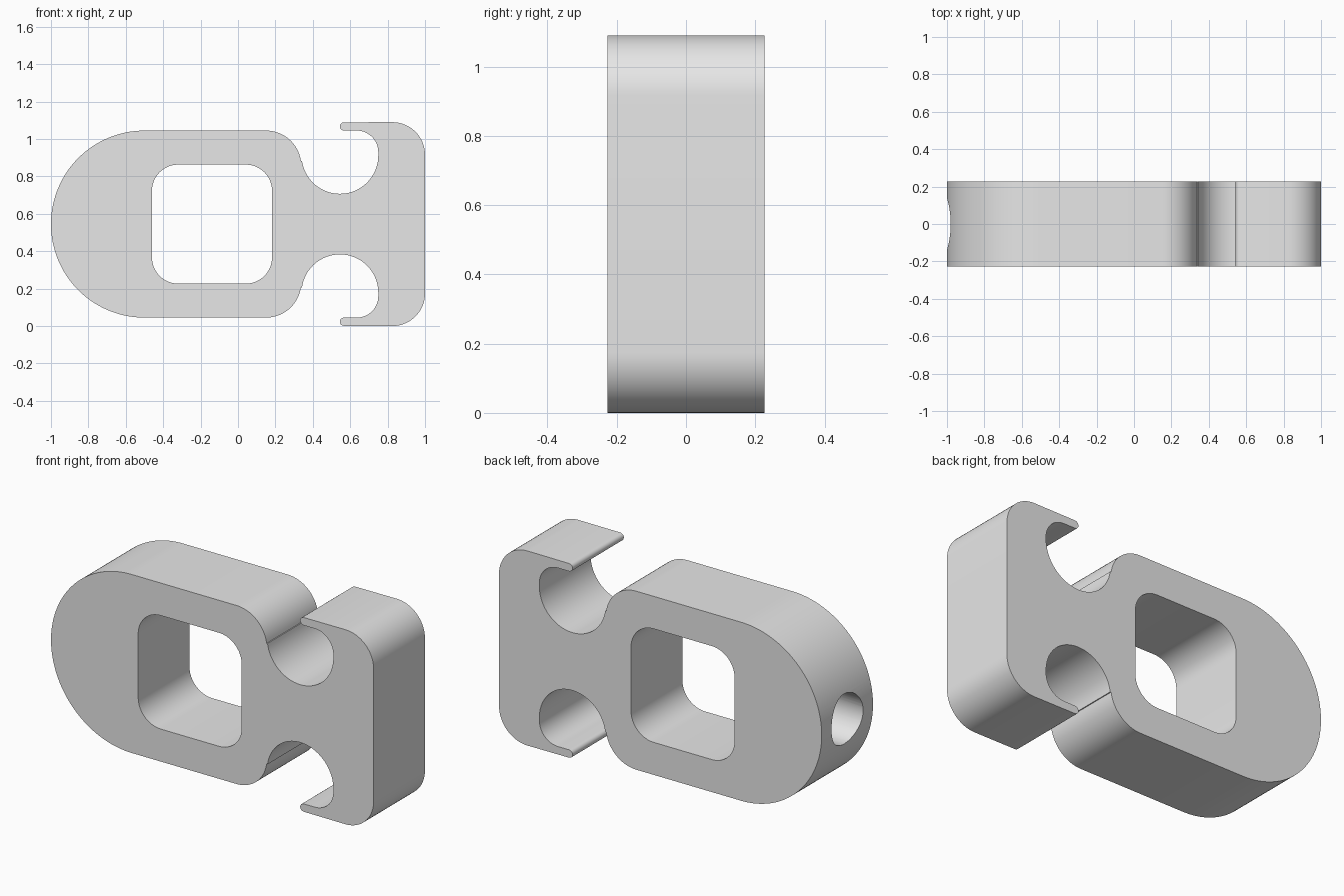
import bpy, bmesh
from math import cos, sin, radians, pi
from mathutils import Matrix, Vector

cube = bpy.data.objects.get("Cube")
if cube:
    bpy.data.objects.remove(cube)

MID = 0.545      # height of the symmetry plane
HALF_Y = 0.227   # half thickness

grey = bpy.data.materials.new("light_grey")
grey.use_nodes = True
grey.diffuse_color = (0.8, 0.8, 0.8, 1)
grey.node_tree.nodes["Principled BSDF"].inputs["Base Color"].default_value = (0.8, 0.8, 0.8, 1)


def arc(cx, cz, r, start, end, steps):
    """Points on an arc from start to end degrees."""
    angles = [radians(start + (end - start) * i / steps) for i in range(steps + 1)]
    return [(cx + r * cos(a), cz + r * sin(a)) for a in angles]


def finish(name, bm):
    bmesh.ops.recalc_face_normals(bm, faces=bm.faces)
    mesh = bpy.data.meshes.new(name)
    bm.to_mesh(mesh)
    bm.free()
    obj = bpy.data.objects.new(name, mesh)
    bpy.context.collection.objects.link(obj)
    mesh.materials.append(grey)
    return obj


def prism(name, points, half_y):
    """Extrude an outline in x and z through the thickness."""
    bm = bmesh.new()
    face = bm.faces.new([bm.verts.new((x, -half_y, z + MID)) for x, z in points])
    result = bmesh.ops.extrude_face_region(bm, geom=[face])
    verts = [v for v in result["geom"] if isinstance(v, bmesh.types.BMVert)]
    bmesh.ops.translate(bm, verts=verts, vec=Vector((0, 2 * half_y, 0)))
    return finish(name, bm)


# Upper half of the outline, from the round end to the flat end
upper = arc(-0.5, 0, 0.5, 180, 90, 40)                # round end
upper += arc(0.15, 0.312, 0.188, 90, 8, 16)           # shoulder
upper += arc(0.545, 0.367, 0.205, 188, 360, 36)       # cable notch
upper += arc(0.635, 0.385, 0.115, 0, 90, 14)          # under the hook
upper += arc(0.566, 0.522, 0.022, 270, 90, 8)         # hook tip
upper += arc(0.825, 0.37, 0.175, 90, 0, 16)           # outer corner
lower = [(x, -z) for x, z in reversed(upper[1:])]
body = prism("clip_body", upper + lower, HALF_Y)

# Rounded square window
window = []
for cx, cz, start in ((0.042, 0.178, 0), (-0.32, 0.178, 90),
                      (-0.32, -0.178, 180), (0.042, -0.178, 270)):
    window += arc(cx, cz, 0.14, start, start + 90, 12)
window_cutter = prism("window_cutter", window, 0.4)

# Blind bore in the round end
bm = bmesh.new()
bmesh.ops.create_cone(bm, cap_ends=True, segments=48, radius1=0.14, radius2=0.14, depth=0.5,
                      matrix=Matrix.Translation((-0.95, 0, MID)) @ Matrix.Rotation(pi / 2, 4, "Y"))
bore_cutter = finish("bore_cutter", bm)

bpy.ops.object.select_all(action="DESELECT")
body.select_set(True)
bpy.context.view_layer.objects.active = body
for cutter in (window_cutter, bore_cutter):
    cutter.hide_render = True
    cut = body.modifiers.new(cutter.name, "BOOLEAN")
    cut.operation = "DIFFERENCE"
    cut.solver = "EXACT"
    cut.object = cutter
    bpy.ops.object.modifier_apply(modifier=cut.name)
    bpy.data.objects.remove(cutter)

bpy.ops.object.shade_smooth_by_angle(angle=radians(30))
